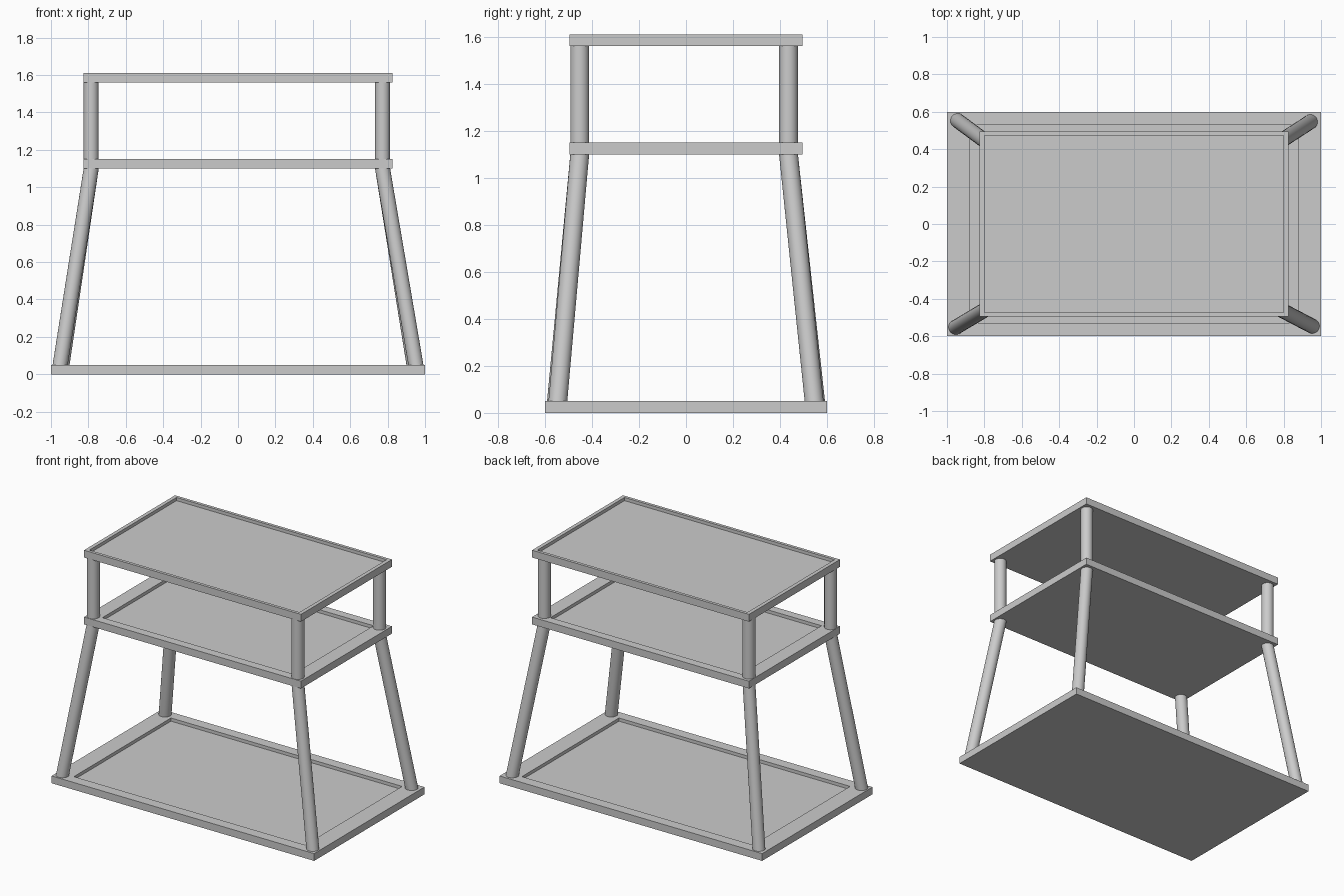
import bpy
import bmesh
from mathutils import Vector

if "Cube" in bpy.data.objects:
    bpy.data.objects.remove(bpy.data.objects["Cube"])


def tray(name, hx, hy, z, inner_x, inner_y, thick=0.05, depth=0.022):
    """Flat board with a shallow rectangular recess in its top face."""
    rings = [(hx, hy, z), (hx, hy, z + thick),
             (inner_x, inner_y, z + thick), (inner_x, inner_y, z + thick - depth)]
    bm = bmesh.new()
    loops = [[bm.verts.new((sx * x, sy * y, h))
              for sx, sy in ((-1, -1), (1, -1), (1, 1), (-1, 1))]
             for x, y, h in rings]
    bm.faces.new(loops[0][::-1])
    bm.faces.new(loops[-1])
    for a, b in zip(loops, loops[1:]):
        for i in range(4):
            j = (i + 1) % 4
            bm.faces.new((a[i], a[j], b[j], b[i]))
    mesh = bpy.data.meshes.new(name)
    bm.to_mesh(mesh)
    bm.free()
    obj = bpy.data.objects.new(name, mesh)
    bpy.context.collection.objects.link(obj)


def post(name, start, end, radius=0.04):
    """Round post between two points."""
    a, b = Vector(start), Vector(end)
    d = b - a
    bpy.ops.mesh.primitive_cylinder_add(
        vertices=32, radius=radius, depth=d.length, location=(a + b) / 2,
        rotation=d.to_track_quat('Z', 'Y').to_euler())
    obj = bpy.context.object
    obj.name = name
    bpy.ops.object.shade_smooth_by_angle()


# Three trays
tray("base_tray", 1.0, 0.6, 0.0, 0.88, 0.528)
tray("middle_shelf", 0.826, 0.495, 1.10, 0.727, 0.436)
tray("top_shelf", 0.826, 0.495, 1.56, 0.80, 0.474)

# Splayed lower legs and upright upper posts at each corner
for side, sx in (("left", -1), ("right", 1)):
    for end, sy in (("front", -1), ("back", 1)):
        x = sx * 0.779 - 0.006
        y = sy * 0.444 - 0.008
        foot_x = sx * (0.951 if sy < 0 else 0.941)
        foot_y = sy * (0.551 if sx < 0 else 0.545)
        foot = Vector((foot_x, foot_y, 0.05))
        top = Vector((x, y, 1.10))
        step = (top - foot) * 0.012
        post(f"{end}_{side}_lower_leg", foot - step, top + step)
        post(f"{end}_{side}_upper_post", (x, y, 1.14), (x, y, 1.57))
